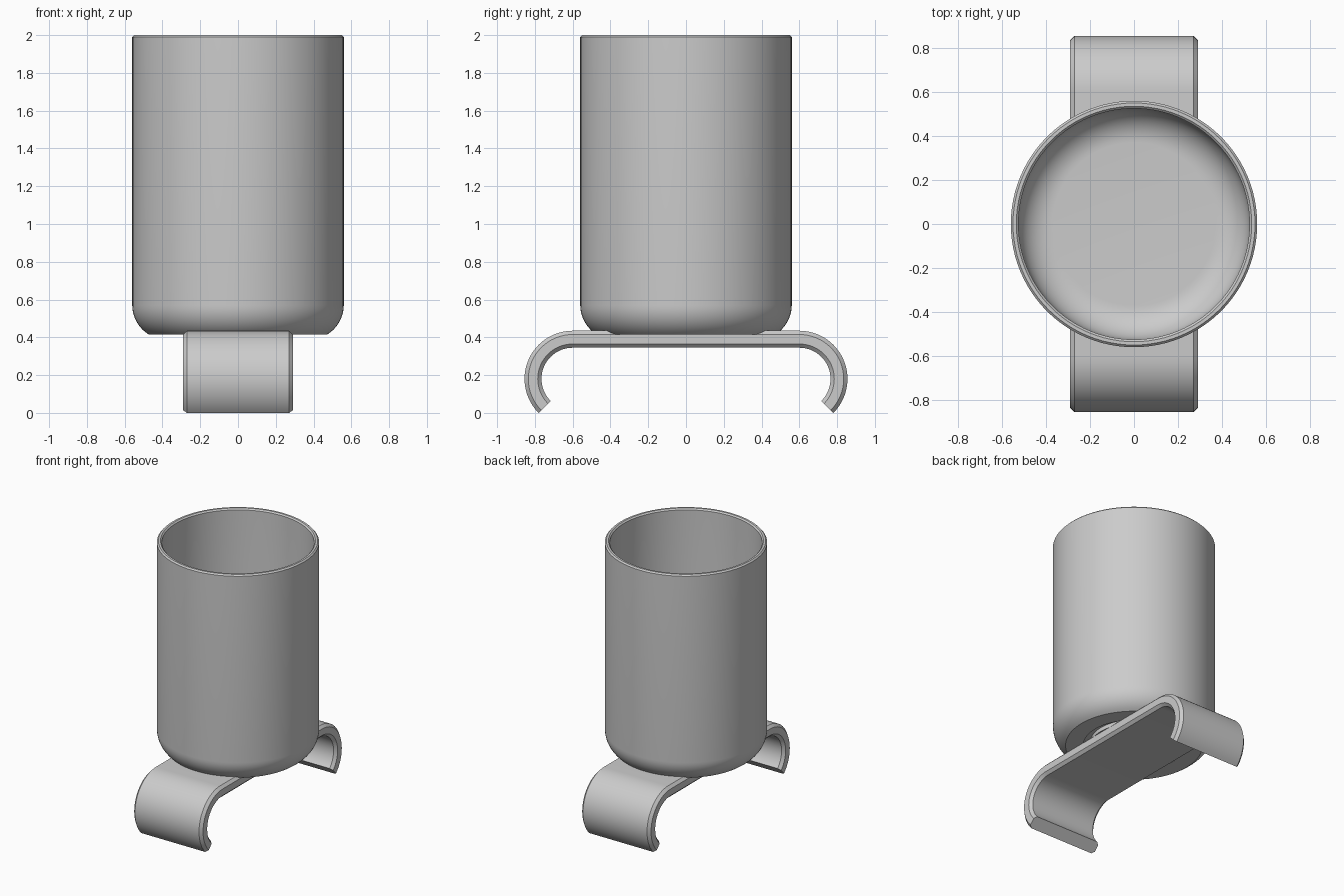
import bpy, bmesh
from math import sin, cos, pi, radians

old = bpy.data.objects.get("Cube")
if old:
    bpy.data.objects.remove(old, do_unlink=True)

grey = bpy.data.materials.new("light grey")
grey.use_nodes = True
colour = (0.6, 0.6, 0.6, 1)
grey.diffuse_color = colour
grey.node_tree.nodes["Principled BSDF"].inputs["Base Color"].default_value = colour


def finish(bm, name):
    bmesh.ops.remove_doubles(bm, verts=bm.verts, dist=1e-5)
    bmesh.ops.recalc_face_normals(bm, faces=bm.faces)
    mesh = bpy.data.meshes.new(name)
    bm.to_mesh(mesh)
    bm.free()
    mesh.materials.append(grey)
    ob = bpy.data.objects.new(name, mesh)
    bpy.context.collection.objects.link(ob)
    bpy.ops.object.select_all(action='DESELECT')
    ob.select_set(True)
    bpy.context.view_layer.objects.active = ob
    bpy.ops.object.shade_smooth_by_angle(angle=radians(25))
    return ob


def arc(cx, cz, r, start, end, n):
    angles = [radians(start + (end - start) * i / n) for i in range(n + 1)]
    return [(cx + r * cos(a), cz + r * sin(a)) for a in angles]


# Cup: revolved wall with a rounded foot and a ring groove underneath
foot, groove_top = 0.415, 0.445
profile = [(0, foot), (0.3, foot), (0.3, groove_top), (0.35, groove_top), (0.35, foot)]
profile += arc(0.38, 0.57, 0.18, -59, 0, 10)
profile[5] = (profile[5][0], foot)
profile += [(0.56, 1.99), (0.55, 2), (0.535, 2), (0.525, 1.99)]
profile += arc(0.37, 0.615, 0.155, 0, -90, 12)
profile += [(0, 0.46)]
bm = bmesh.new()
verts = [bm.verts.new((r, 0, z)) for r, z in profile]
edges = [bm.edges.new(pair) for pair in zip(verts, verts[1:])]
bmesh.ops.spin(bm, geom=verts + edges, cent=(0, 0, 0), axis=(0, 0, 1),
               angle=2 * pi, steps=96, use_merge=True)
finish(bm, "cup")

# Clip: chamfered strip swept along a bridge with a hook at each end
half_w, chamfer, inner, outer = 0.29, 0.02, 0.165, 0.255
section = [(side * w, r) for side, w, r in (
    (1, half_w, inner + chamfer), (1, half_w, outer - chamfer),
    (1, half_w - chamfer, outer), (-1, half_w - chamfer, outer),
    (-1, half_w, outer - chamfer), (-1, half_w, inner + chamfer),
    (-1, half_w - chamfer, inner), (1, half_w - chamfer, inner))]
steps = 24
path = [(0.6, radians(-45 + 135 * i / steps)) for i in range(steps + 1)]
path += [(-y, pi - a) for y, a in reversed(path)]
bm = bmesh.new()
rings = [[bm.verts.new((x, y + r * cos(a), 0.18 + r * sin(a))) for x, r in section]
         for y, a in path]
for r0, r1 in zip(rings, rings[1:]):
    for i in range(len(section)):
        j = (i + 1) % len(section)
        bm.faces.new((r0[i], r0[j], r1[j], r1[i]))
bm.faces.new(rings[0])
bm.faces.new(rings[-1])
finish(bm, "clip")
